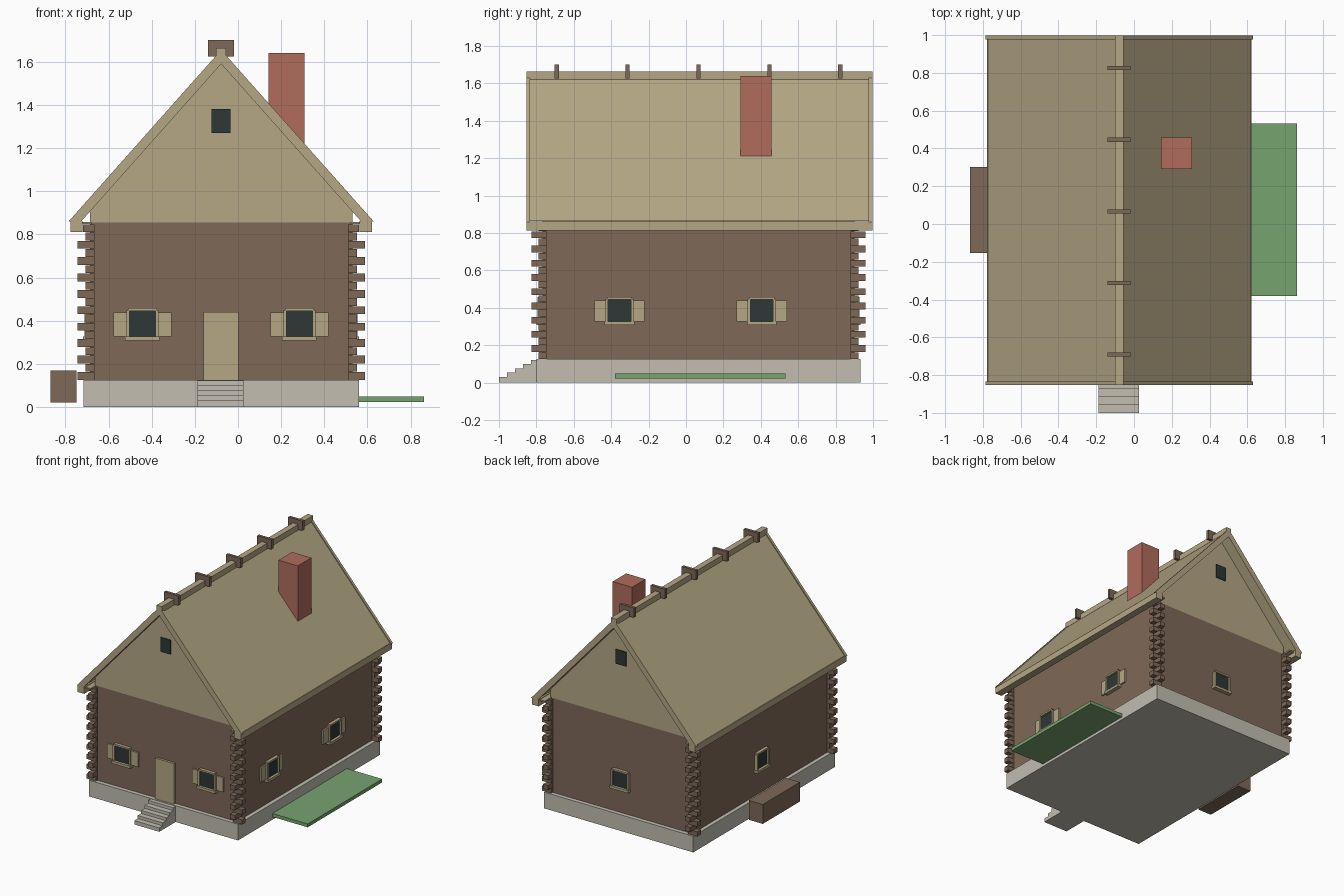
import bpy, bmesh

if "Cube" in bpy.data.objects:
    bpy.data.objects.remove(bpy.data.objects["Cube"])

CX, CY = -0.078, 0.067          # centre of the house body
HX, HY = 0.608, 0.835           # half sizes of the log walls
Z0, Z1 = 0.125, 0.855           # wall bottom and top


def material(name, rgb):
    m = bpy.data.materials.new(name)
    m.diffuse_color = (*rgb, 1)
    m.use_nodes = True
    m.node_tree.nodes["Principled BSDF"].inputs["Base Color"].default_value = m.diffuse_color
    return m


TAN = material("pale_timber", (0.46, 0.385, 0.235))
BROWN = material("brown_log", (0.21, 0.14, 0.097))
STONE = material("stone", (0.54, 0.51, 0.44))
GLASS = material("dark_glass", (0.026, 0.038, 0.038))
BRICK = material("red_brick", (0.44, 0.15, 0.108))
GREEN = material("grass_green", (0.185, 0.37, 0.16))


def finish(name, bm, mat):
    bmesh.ops.recalc_face_normals(bm, faces=bm.faces[:])
    me = bpy.data.meshes.new(name)
    bm.to_mesh(me)
    bm.free()
    me.materials.append(mat)
    ob = bpy.data.objects.new(name, me)
    bpy.context.collection.objects.link(ob)
    return ob


def boxes(name, mat, *spans):
    """One object from boxes given as (x0, x1, y0, y1, z0, z1)."""
    bm = bmesh.new()
    for x0, x1, y0, y1, z0, z1 in spans:
        for v in bmesh.ops.create_cube(bm, size=1)["verts"]:
            v.co = (x1 if v.co.x > 0 else x0,
                    y1 if v.co.y > 0 else y0,
                    z1 if v.co.z > 0 else z0)
    return finish(name, bm, mat)


def prism(name, mat, outline, y0, y1):
    """Extrude an (x, z) outline, x measured from the ridge, along y."""
    bm = bmesh.new()
    face = bm.faces.new([bm.verts.new((CX + x, y0, z)) for x, z in outline])
    new = bmesh.ops.extrude_face_region(bm, geom=[face])["geom"]
    verts = [v for v in new if isinstance(v, bmesh.types.BMVert)]
    bmesh.ops.translate(bm, vec=(0, y1 - y0, 0), verts=verts)
    return finish(name, bm, mat)


def on_wall(side, u0, u1, d0, d1, z0, z1):
    """Span along a wall: u from the wall centre, d outward from its face."""
    if side in ("front", "back"):
        s, c = (-1, CY - HY) if side == "front" else (1, CY + HY)
        return (CX + u0, CX + u1, *sorted((c + s * d0, c + s * d1)), z0, z1)
    s, c = (-1, CX - HX) if side == "left" else (1, CX + HX)
    return (*sorted((c + s * d0, c + s * d1)), CY + u0, CY + u1, z0, z1)


# Stone base and entrance steps
boxes("foundation", STONE, (-0.716, 0.561, -0.8, 0.934, 0, Z0))
boxes("front_steps", STONE, *[
    (-0.188, 0.026, -1 + 0.0425 * i, -1 + 0.0425 * (i + 1) if i < 4 else -0.8,
     0, 0.03 + 0.023 * i) for i in range(5)])

# Log walls and the timber gables above them
boxes("log_walls", BROWN, (CX - HX, CX + HX, CY - HY, CY + HY, Z0, Z1))
prism("gables", TAN, [(-HX, Z1), (HX, Z1), (HX, 0.925), (0, 1.608), (-HX, 0.925)],
      CY - HY, CY + HY)

# Interlocking log ends, alternating direction at each corner
ends = []
for sx in (-1, 1):
    for sy in (-1, 1):
        for k in range(19):
            z = 0.144 + 0.038 * k
            ox, oy = (0.666, 0.856) if k % 2 == 0 else (0.629, 0.893)
            if k == 18:
                ox = 0.64
            if k % 2 == 0:
                oy = 0.856
            xs = sorted((CX + sx * 0.587, CX + sx * ox))
            ys = sorted((CY + sy * 0.813, CY + sy * oy))
            ends.append((*xs, *ys, z - 0.018, z + 0.018))
boxes("corner_log_ends", BROWN, *ends)

# Roof panels, barge boards, eave beams and soffits
prism("roof", TAN, [(-0.695, 0.863), (0, 1.645), (0.695, 0.863),
                    (0.655, 0.863), (0, 1.60), (-0.655, 0.863)], -0.835, 0.979)
barge = [(-0.707, 0.86), (0, 1.655), (0.707, 0.86),
         (0.649, 0.86), (0, 1.59), (-0.649, 0.86)]
prism("front_barge_board", TAN, barge, -0.853, -0.833)
prism("back_barge_board", TAN, barge, 0.977, 0.997)
boxes("eave_beams", TAN, *[
    (*sorted((CX + s * 0.642, CX + s * 0.699)), -0.853, 0.997, 0.812, 0.862)
    for s in (-1, 1)])
boxes("soffits", TAN, *[
    (*sorted((CX + s * 0.6, CX + s * 0.65)), -0.835, 0.979, 0.847, 0.858)
    for s in (-1, 1)])

# Ridge beam with its wooden clamps
boxes("ridge_beam", TAN, (CX - 0.023, CX + 0.023, -0.853, 0.997, 1.62, 1.664))
boxes("ridge_clamps", BROWN, *[
    (-0.14, -0.018, CY + 0.379 * i - 0.011, CY + 0.379 * i + 0.011, 1.625, 1.70)
    for i in range(-2, 3)])

# Chimney
boxes("chimney", BRICK, (0.142, 0.308, 0.292, 0.457, 1.15, 1.64))

# Windows: glass, frame bars, sill and optional shutters
for side, u, shutters in [("front", -0.365, True), ("front", 0.363, True),
                          ("right", -0.422, True), ("right", 0.338, True),
                          ("back", 0, False), ("left", 0, False)]:
    tag = f"{side}_{'a' if u <= 0 else 'b'}"
    boxes(f"window_glass_{tag}", GLASS,
          on_wall(side, u - 0.061, u + 0.061, -0.01, 0.012, 0.325, 0.447))
    boxes(f"window_frame_{tag}", TAN,
          on_wall(side, u - 0.075, u - 0.061, -0.01, 0.025, 0.325, 0.447),
          on_wall(side, u + 0.061, u + 0.075, -0.01, 0.025, 0.325, 0.447),
          on_wall(side, u - 0.067, u + 0.067, -0.01, 0.025, 0.445, 0.458),
          on_wall(side, u - 0.08, u + 0.08, -0.01, 0.032, 0.307, 0.327))
    if shutters:
        boxes(f"shutters_{tag}", TAN, *[
            on_wall(side, *sorted((u + s * 0.075, u + s * 0.134)),
                    -0.01, 0.012, 0.327, 0.438) for s in (-1, 1)])

# Small attic windows in both gables
for side in ("front", "back"):
    boxes(f"attic_window_{side}", GLASS,
          on_wall(side, -0.044, 0.044, -0.01, 0.008, 1.27, 1.38))

# Entrance door
boxes("door", TAN, on_wall("front", -0.082, 0.08, -0.01, 0.018, Z0, 0.44))

# Wooden chest on the left and lawn strip on the right
boxes("wooden_chest", BROWN, (-0.869, -0.749, -0.153, 0.302, 0.02, 0.17))
boxes("lawn_strip", GREEN, (0.555, 0.863, -0.38, 0.531, 0.022, 0.048))
